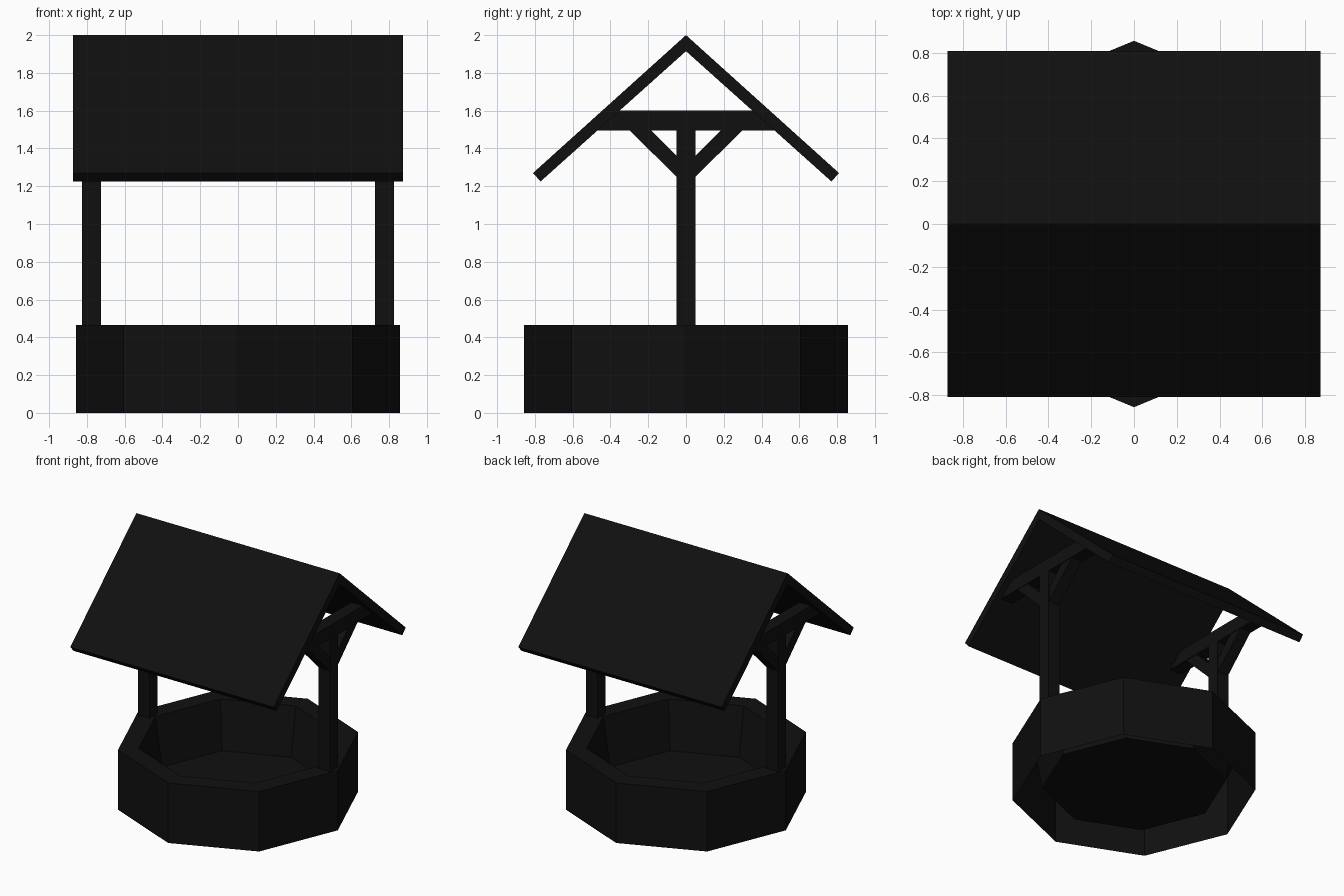
import bpy, bmesh, math

if "Cube" in bpy.data.objects:
    bpy.data.objects.remove(bpy.data.objects["Cube"])

mat = bpy.data.materials.new("dark")
mat.diffuse_color = (0.005, 0.005, 0.005, 1)
mat.use_nodes = True
mat.node_tree.nodes["Principled BSDF"].inputs["Base Color"].default_value = mat.diffuse_color


def finish(name, bm):
    me = bpy.data.meshes.new(name)
    bm.to_mesh(me)
    bm.free()
    me.materials.append(mat)
    ob = bpy.data.objects.new(name, me)
    bpy.context.collection.objects.link(ob)
    return ob


def prism(name, profile, x0, x1):
    """Extrude a (y, z) profile along x."""
    bm = bmesh.new()
    face = bm.faces.new([bm.verts.new((x0, y, z)) for y, z in profile])
    ext = bmesh.ops.extrude_face_region(bm, geom=[face])
    moved = [v for v in ext["geom"] if isinstance(v, bmesh.types.BMVert)]
    bmesh.ops.translate(bm, vec=(x1 - x0, 0, 0), verts=moved)
    bmesh.ops.recalc_face_normals(bm, faces=bm.faces)
    return finish(name, bm)


# Eight-sided basin: outer wall, rim, tapered inner wall and floor, open underneath
bm = bmesh.new()
rings = []
for r, z in [(0.857, 0), (0.857, 0.465), (0.71, 0.465), (0.65, 0.09)]:
    rings.append([bm.verts.new((r * math.cos(i * math.pi / 4),
                                r * math.sin(i * math.pi / 4), z)) for i in range(8)])
for a, b in zip(rings, rings[1:]):
    for i in range(8):
        j = (i + 1) % 8
        bm.faces.new((a[i], a[j], b[j], b[i]))
bm.faces.new(rings[-1])
finish("well_basin", bm)

# Gabled roof, one chevron profile
prism("roof", [(0, 2.0), (0.81, 1.27), (0.77, 1.225), (0, 1.915),
               (-0.77, 1.225), (-0.81, 1.27)], -0.873, 0.873)

# Post, crossbeam and two braces on each side
for side, s in (("left", -1), ("right", 1)):
    x0, x1 = s * 0.725, s * 0.825
    prism(side + "_post", [(-0.05, 0.46), (0.05, 0.46), (0.05, 1.5), (-0.05, 1.5)], x0, x1)
    prism(side + "_crossbeam", [(-0.48, 1.495), (0.48, 1.495), (0.37, 1.6), (-0.37, 1.6)], x0, x1)
    for end, t in (("front", -1), ("back", 1)):
        brace = [(0.045, 1.245), (0.30, 1.497), (0.185, 1.497), (0.045, 1.357)]
        prism(f"{side}_{end}_brace", [(t * y, z) for y, z in brace], s * 0.73, s * 0.82)
